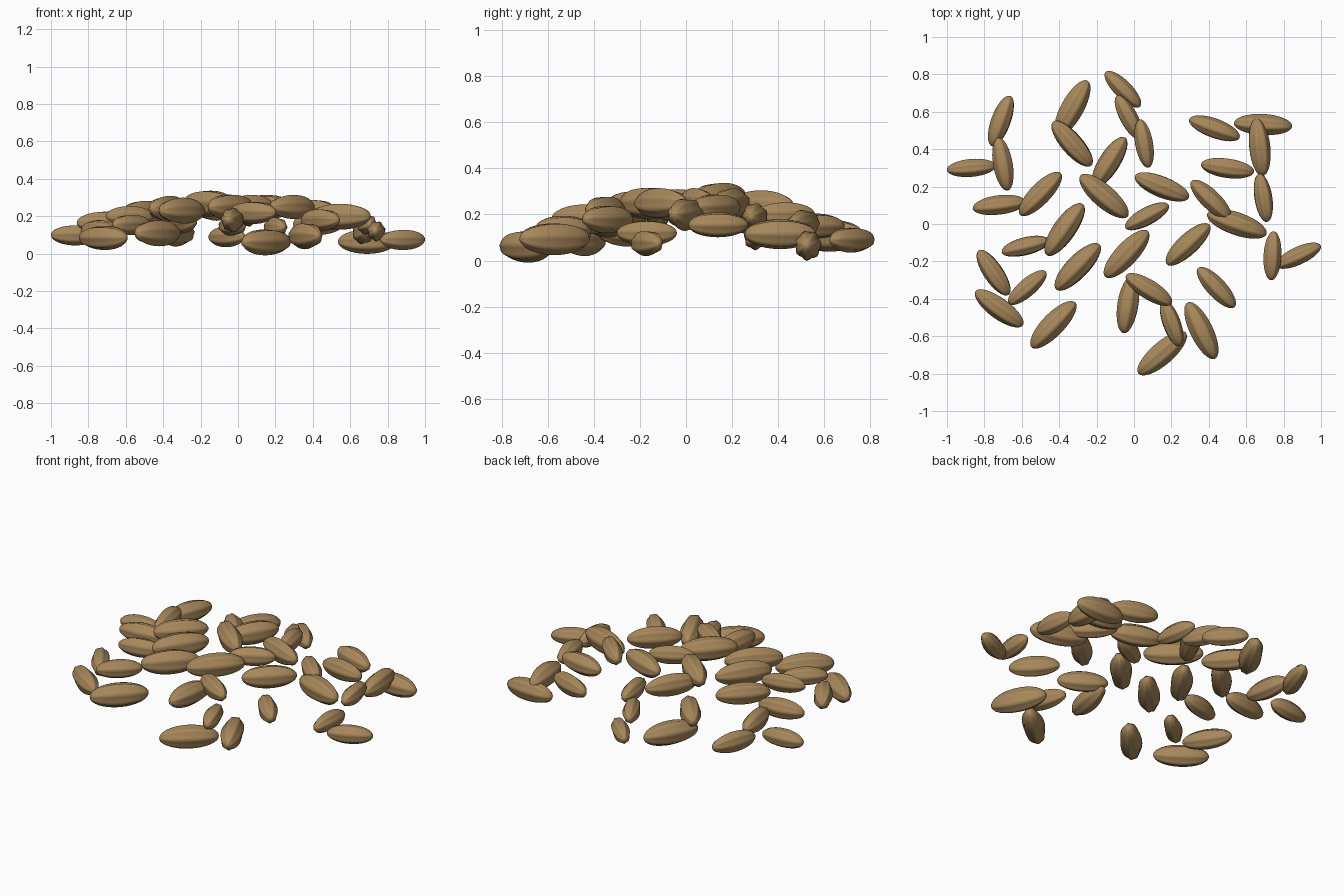
import bpy
import bmesh
import math
import random
from mathutils import Matrix, Euler

random.seed(7)

default_cube = bpy.data.objects.get("Cube")
if default_cube:
    bpy.data.objects.remove(default_cube, do_unlink=True)

# Single tan husk colour
husk = bpy.data.materials.new("tan_husk")
husk.use_nodes = True
husk_colour = (0.39, 0.245, 0.105, 1.0)
husk.diffuse_color = husk_colour
husk.node_tree.nodes["Principled BSDF"].inputs["Base Color"].default_value = husk_colour


def make_grain_mesh(name, lobes=7, ridge=0.07, width=0.4, thickness=0.35):
    """Unit-long spindle lying along x, with shallow lengthwise ridges."""
    bm = bmesh.new()
    bmesh.ops.create_uvsphere(bm, u_segments=lobes * 4, v_segments=16, radius=0.5)
    for vert in bm.verts:
        around = math.atan2(vert.co.y, vert.co.x)
        swell = 1 + ridge * math.cos(lobes * around)
        vert.co.x *= swell * width
        vert.co.y *= swell * thickness
    bmesh.ops.rotate(bm, verts=bm.verts, matrix=Matrix.Rotation(math.pi / 2, 3, "Y"))
    for face in bm.faces:
        face.smooth = True
    mesh = bpy.data.meshes.new(name)
    bm.to_mesh(mesh)
    bm.free()
    mesh.materials.append(husk)
    return mesh


def scatter(name, mesh, length, places):
    """Lay grains flat at x, y, height, each turned by a heading in degrees."""
    for number, (x, y, z, heading) in enumerate(places, start=1):
        grain = bpy.data.objects.new(f"{name}_{number}", mesh)
        roll = random.uniform(-0.3, 0.3)
        grain.rotation_euler = Euler((roll, 0, math.radians(heading)), "XYZ")
        grain.location = (x, y, z)
        grain.scale = (length, length, length)
        bpy.context.collection.objects.link(grain)


grain_mesh = make_grain_mesh("ridged_grain")

# Small grains
scatter("small_grain", grain_mesh, 0.262, [
    (-.06, .72, .09, -45), (-.03, .57, .15, -62), (.055, .43, .2, -80),
    (.69, .14, .155, -81), (.74, -.17, .12, 87), (.88, -.17, .075, 25),
    (.07, .04, .26, 28), (-.87, .3, .1, 5), (-.58, -.12, .2, 14),
    (-.57, -.34, .155, 41), (.2, -.53, .14, -70),
])

# Medium grains
scatter("medium_grain", grain_mesh, 0.287, [
    (-.71, .55, .13, 70), (.41, .13, .23, -44), (.5, .3, .19, -8),
    (.43, .51, .16, -20), (-.72, .1, .165, 7), (-.7, .32, .17, -80),
    (-.75, -.26, .12, -56), (.08, -.35, .22, -32), (.44, -.34, .18, -47),
])

# Large grains
scatter("large_grain", grain_mesh, 0.312, [
    (-.33, .43, .17, -49), (-.13, .33, .24, 58), (.15, .2, .25, -22),
    (.69, .53, .065, -3), (.67, .41, .115, -84), (.29, -.11, .25, 43),
    (-.5, .16, .22, 46), (-.72, -.45, .085, -36), (-.03, -.43, .18, 81),
])

# Largest grains
scatter("largest_grain", grain_mesh, 0.335, [
    (-.33, .62, .11, 61), (-.16, .15, .27, -41), (.55, 0, .2, -19),
    (-.04, -.16, .25, 47), (-.37, -.03, .24, 55), (-.3, -.23, .23, 46),
    (-.43, -.54, .11, 46), (.15, -.69, .062, 41), (.36, -.57, .095, -64),
])
